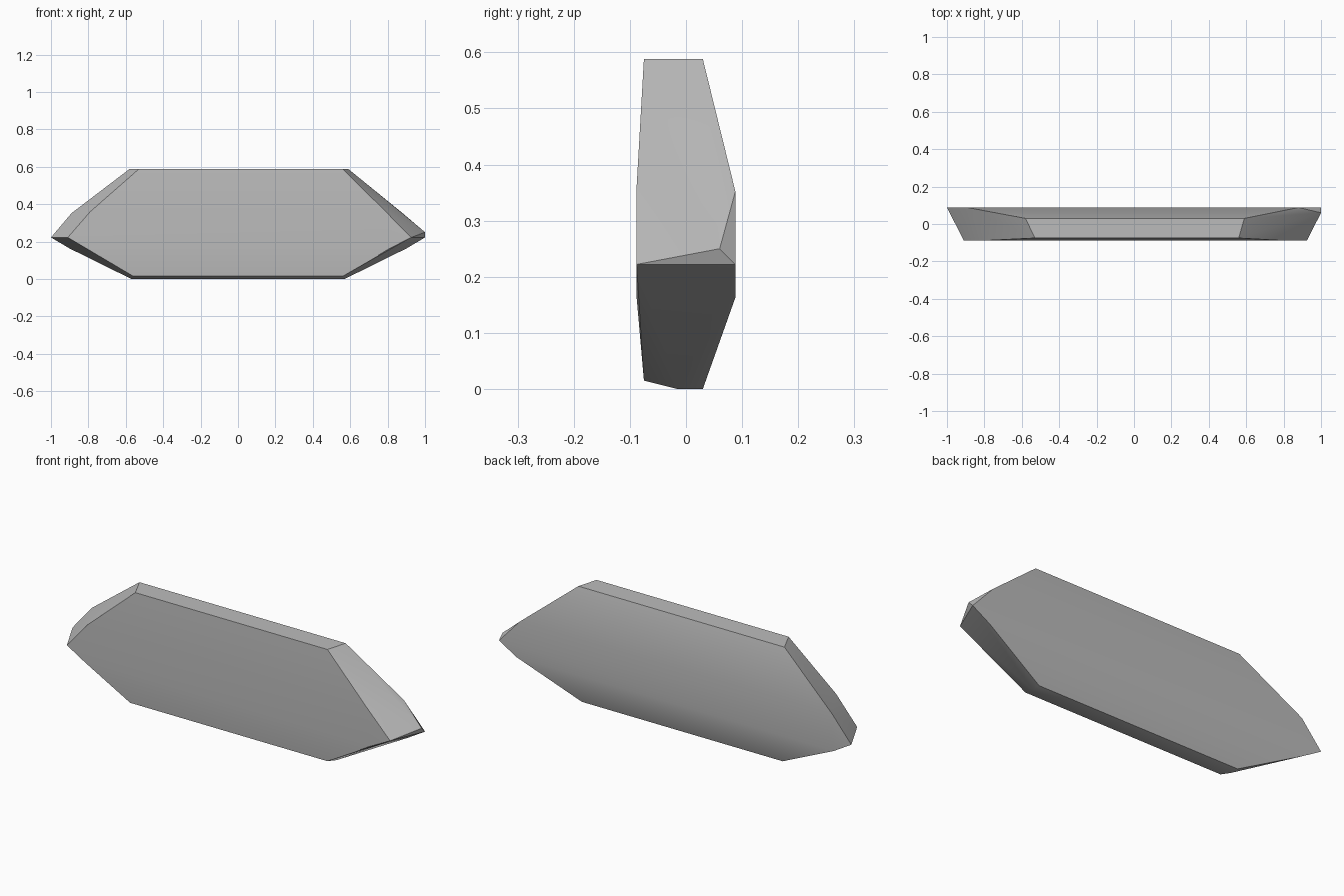
import bpy
import bmesh
import math

cube = bpy.data.objects.get("Cube")
if cube:
    bpy.data.objects.remove(cube, do_unlink=True)

# Plain grey
grey = bpy.data.materials.new("plain grey")
grey.use_nodes = True
colour = (0.5, 0.5, 0.5, 1)
grey.diffuse_color = colour
grey.node_tree.nodes["Principled BSDF"].inputs["Base Color"].default_value = colour

# Depth levels of the faceted slab: belly of each side and the inset rims
FRONT, FRONT_RIM, BACK_RIM, BACK = -0.088, -0.075, 0.03, 0.088

# Each row: left x, right x, depth, height
rows = [
    # top rim
    (-0.53, 0.56, FRONT_RIM, 0.588),
    (-0.58, 0.59, BACK_RIM, 0.588),
    # upper belly
    (-0.79, 0.79, FRONT, 0.36),
    (-0.89, 0.88, BACK, 0.352),
    # widest girdle
    (-0.91, 0.925, FRONT, 0.222),
    (-1.0, 1.0, BACK, 0.222),
    # lower belly
    (-0.81, 0.81, FRONT, 0.163),
    (-0.90, 0.90, BACK, 0.163),
    # bottom rim
    (-0.56, 0.56, FRONT_RIM, 0.015),
    (-0.57, 0.57, -0.015, 0),
    (-0.57, 0.57, BACK_RIM, 0),
]

# Convex slab wrapped around the rows
bm = bmesh.new()
for left, right, y, z in rows:
    bm.verts.new((left, y, z))
    bm.verts.new((right, y, z))
bm.verts.new((1.0, 0.06, 0.25))  # chipped corner on one end
bmesh.ops.convex_hull(bm, input=bm.verts[:])
bmesh.ops.dissolve_limit(bm, angle_limit=math.radians(1.5),
                         verts=bm.verts[:], edges=bm.edges[:])
bmesh.ops.recalc_face_normals(bm, faces=bm.faces[:])

mesh = bpy.data.meshes.new("faceted_slab")
bm.to_mesh(mesh)
bm.free()
mesh.materials.append(grey)
slab = bpy.data.objects.new("faceted_slab", mesh)
bpy.context.collection.objects.link(slab)

# Soft shading across shallow facets, crisp rims
bpy.ops.object.select_all(action="DESELECT")
slab.select_set(True)
bpy.context.view_layer.objects.active = slab
bpy.ops.object.shade_smooth_by_angle(angle=math.radians(30))
